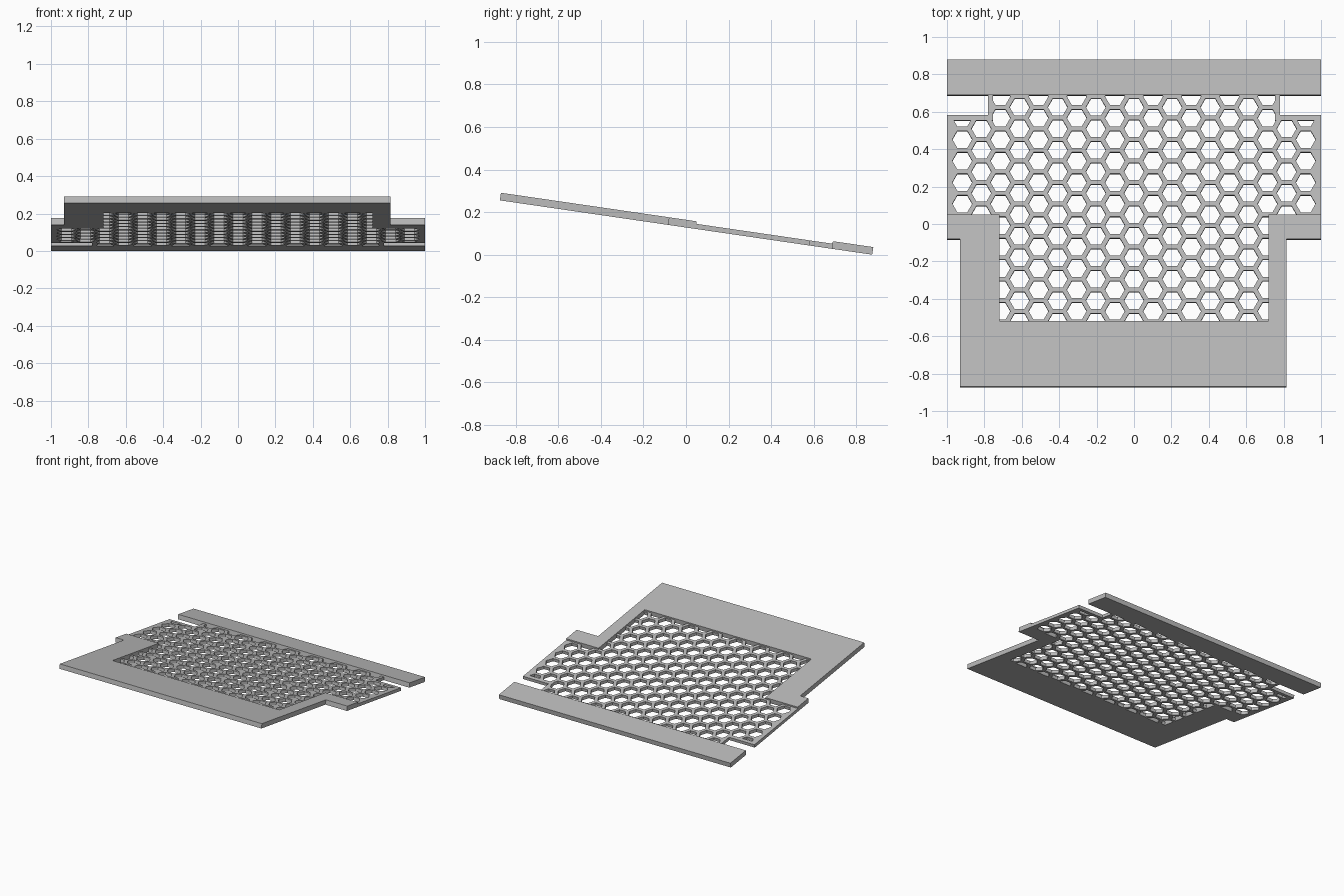
import bpy, bmesh, math
from mathutils import Matrix

if "Cube" in bpy.data.objects:
    bpy.data.objects.remove(bpy.data.objects["Cube"])

TILT = math.radians(8.3)
FRAME_T, MESH_T = 0.036, 0.024
COL, ROW, HOLE_R = 0.102, 0.1148, 0.053

grey = bpy.data.materials.new("plain grey")
grey.use_nodes = True
colour = (0.5, 0.5, 0.5, 1)
grey.diffuse_color = colour
grey.node_tree.nodes["Principled BSDF"].inputs["Base Color"].default_value = colour


def prisms(name, outlines, z0, z1):
    """Upright prisms from closed outlines, joined in one object."""
    bm = bmesh.new()
    for pts in outlines:
        face = bm.faces.new([bm.verts.new((x, (y - 0.005) / math.cos(TILT), z0)) for x, y in pts])
        out = bmesh.ops.extrude_face_region(bm, geom=[face])
        top = [v for v in out["geom"] if isinstance(v, bmesh.types.BMVert)]
        bmesh.ops.translate(bm, verts=top, vec=(0, 0, z1 - z0))
    bmesh.ops.recalc_face_normals(bm, faces=bm.faces[:])
    mesh = bpy.data.meshes.new(name)
    bm.to_mesh(mesh)
    bm.free()
    mesh.materials.append(grey)
    obj = bpy.data.objects.new(name, mesh)
    bpy.context.collection.objects.link(obj)
    return obj


def cut(obj, helper, operation):
    """Apply a boolean and discard the helper."""
    mod = obj.modifiers.new("cut", 'BOOLEAN')
    mod.object, mod.operation, mod.solver = helper, operation, 'EXACT'
    helper.hide_render = True
    graph = bpy.context.evaluated_depsgraph_get()
    result = bpy.data.meshes.new_from_object(obj.evaluated_get(graph))
    obj.modifiers.clear()
    obj.data = result
    bpy.data.objects.remove(helper)


def mirrored(half):
    """Close a right-hand half outline with its mirror image."""
    return half + [(-x, y) for x, y in reversed(half)]


# Thick surround with two side tabs
frame = prisms("surround_frame", [[
    (-0.93, -0.87), (0.815, -0.87), (0.815, -0.08), (1, -0.08), (1, 0.05),
    (0.72, 0.05), (0.72, -0.52), (-0.72, -0.52), (-0.72, 0.05), (-1, 0.05),
    (-1, -0.08), (-0.93, -0.08)]], 0, FRAME_T)

# Separate thick strip along the back
bar = prisms("back_bar", [mirrored([(1, 0.69), (1, 0.88)])], 0, FRAME_T)

# Thin panel with side wings
panel = prisms("honeycomb_panel", [mirrored([
    (0.72, -0.52), (0.72, 0.05), (1, 0.05), (1, 0.585), (0.78, 0.585), (0.78, 0.69)])], 0, MESH_T)

# Hexagonal holes, kept inside the solid rim of the panel
hexes = []
for i in range(-9, 10):
    for j in range(-8, 6):
        cx, cy = i * COL, 0.282 + (j + (i % 2) / 2) * ROW
        hexes.append([(cx + HOLE_R * math.cos(k * math.pi / 3),
                       cy + HOLE_R * math.sin(k * math.pi / 3)) for k in range(6)])
holes = prisms("hole_cutter", hexes, -0.05, 0.08)
region = prisms("hole_region", [mirrored([
    (0.73, -0.53), (0.73, 0.04), (0.98, 0.04), (0.98, 0.555), (0.755, 0.555), (0.755, 0.7)])], -0.04, 0.07)
cut(holes, region, 'INTERSECT')
cut(panel, holes, 'DIFFERENCE')

# Lean everything down towards the back
for obj in (frame, bar, panel):
    obj.data.transform(Matrix.Translation((0, 0, 0.1275)) @ Matrix.Rotation(-TILT, 4, 'X'))
